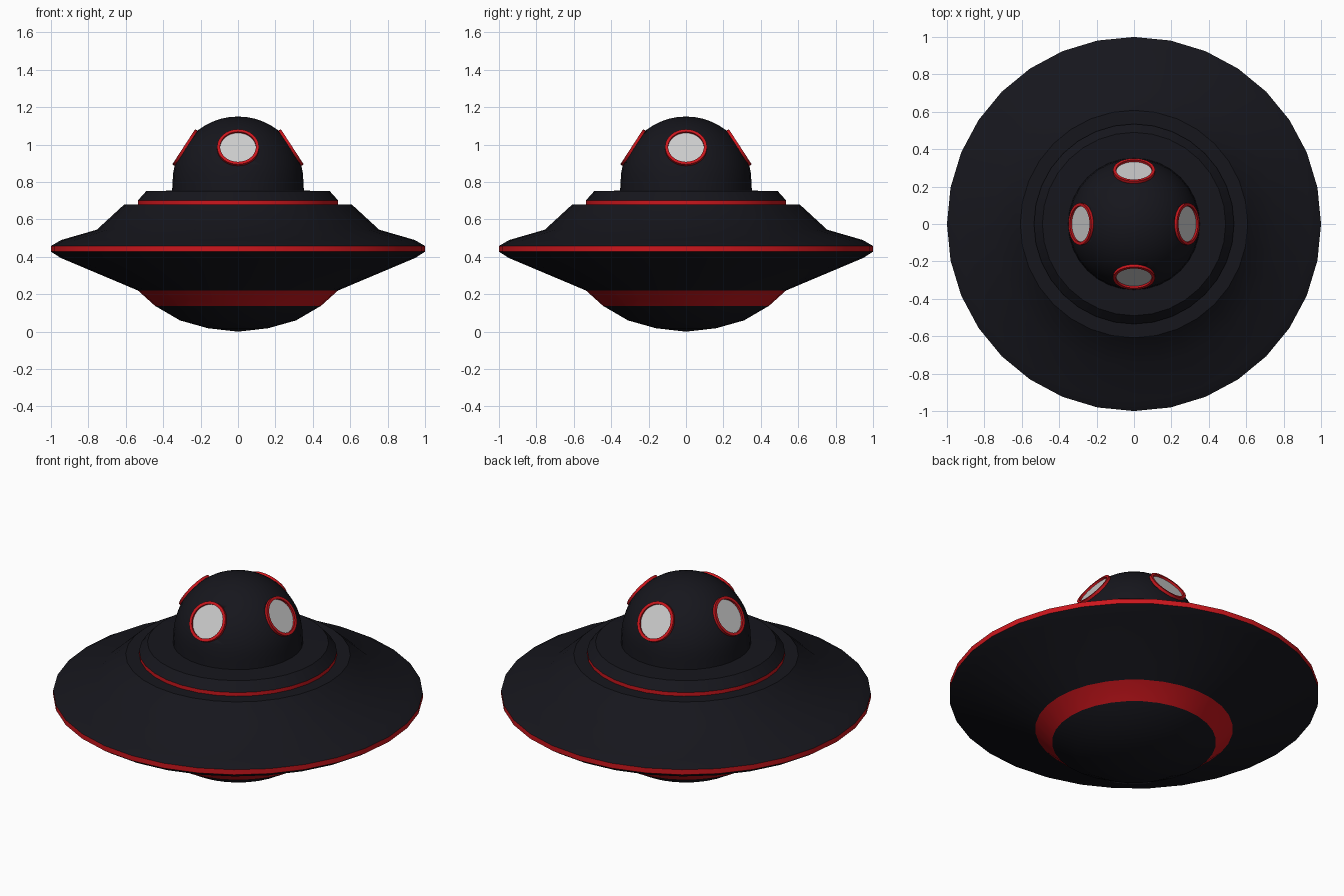
import bpy, bmesh, math
from mathutils import Matrix, Vector

if "Cube" in bpy.data.objects:
    bpy.data.objects.remove(bpy.data.objects["Cube"])

SIDES = 32


def colour(name, rgb):
    m = bpy.data.materials.new(name)
    m.diffuse_color = (*rgb, 1)
    m.use_nodes = True
    m.node_tree.nodes["Principled BSDF"].inputs["Base Color"].default_value = m.diffuse_color
    return m


black = colour("black_hull", (0.008, 0.008, 0.012))
red = colour("red_trim", (0.6, 0.008, 0.012))


def lathe(name, profile, mats, bands=(), matrix=Matrix(), closed=False):
    """Spin (radius, z) points; segments listed in bands use the second material."""
    bm = bmesh.new()
    rings = []
    for r, z in profile:
        if r < 1e-6:
            rings.append([bm.verts.new((0, 0, z))] * SIDES)
        else:
            rings.append([bm.verts.new((r * math.cos(a), r * math.sin(a), z))
                          for a in (2 * math.pi * i / SIDES for i in range(SIDES))])
    for s in range(len(rings) if closed else len(rings) - 1):
        lo, hi = rings[s], rings[(s + 1) % len(rings)]
        for i in range(SIDES):
            j = (i + 1) % SIDES
            quad = list(dict.fromkeys((lo[i], lo[j], hi[j], hi[i])))
            bm.faces.new(quad).material_index = 1 if s in bands else 0
    bm.normal_update()
    mesh = bpy.data.meshes.new(name)
    bm.to_mesh(mesh)
    bm.free()
    for m in mats:
        mesh.materials.append(m)
    ob = bpy.data.objects.new(name, mesh)
    bpy.context.collection.objects.link(ob)
    ob.matrix_world = matrix
    bpy.ops.object.select_all(action='DESELECT')
    ob.select_set(True)
    bpy.context.view_layer.objects.active = ob
    bpy.ops.object.shade_smooth_by_angle(angle=math.radians(30))
    return ob


# Saucer hull with belly band, rim band and collar band
lathe("saucer_hull", [
    (0, 0), (0.16, 0.018), (0.31, 0.06), (0.444, 0.138), (0.535, 0.22),
    (0.95, 0.395), (1, 0.428), (1, 0.458), (0.945, 0.49), (0.755, 0.545),
    (0.608, 0.68), (0.535, 0.68), (0.535, 0.702), (0.49, 0.752), (0, 0.758)],
    [black, red], bands=(3, 6, 11))

# Cockpit dome: short skirt below a hemisphere
R, ZC = 0.35, 0.80
arc = [(R * math.cos(a), ZC + R * math.sin(a))
       for a in (math.pi / 2 * i / 12 for i in range(12))]
dome = lathe("cockpit_dome", [(0, 0.74), (0.353, 0.74)] + arc + [(0, ZC + R)], [black])

# Four round portholes, each a recessed pane in a raised frame
tilt = math.radians(33)
for side, turn in (("right", 0), ("back", 90), ("left", 180), ("front", 270)):
    m = (Matrix.Translation(Vector((0, 0, ZC)))
         @ Matrix.Rotation(math.radians(turn), 4, 'Z')
         @ Matrix.Rotation(math.pi / 2 - tilt, 4, 'Y'))
    cutter = lathe(side + "_window_cutter",
                   [(0, 0.33), (0.103, 0.33), (0.103, 0.45), (0, 0.45)], [black], matrix=m)
    cutter.hide_render = True
    cutter.hide_set(True)
    cut = dome.modifiers.new(side + "_opening", 'BOOLEAN')
    cut.operation = 'DIFFERENCE'
    cut.object = cutter
    lathe(side + "_window_frame",
          [(0.112, 0.30), (0.112, 0.346), (0.096, 0.346), (0.096, 0.30)],
          [red], matrix=m, closed=True)
    lathe(side + "_window_pane", [(0.1, 0.334), (0, 0.334)], [], matrix=m)
